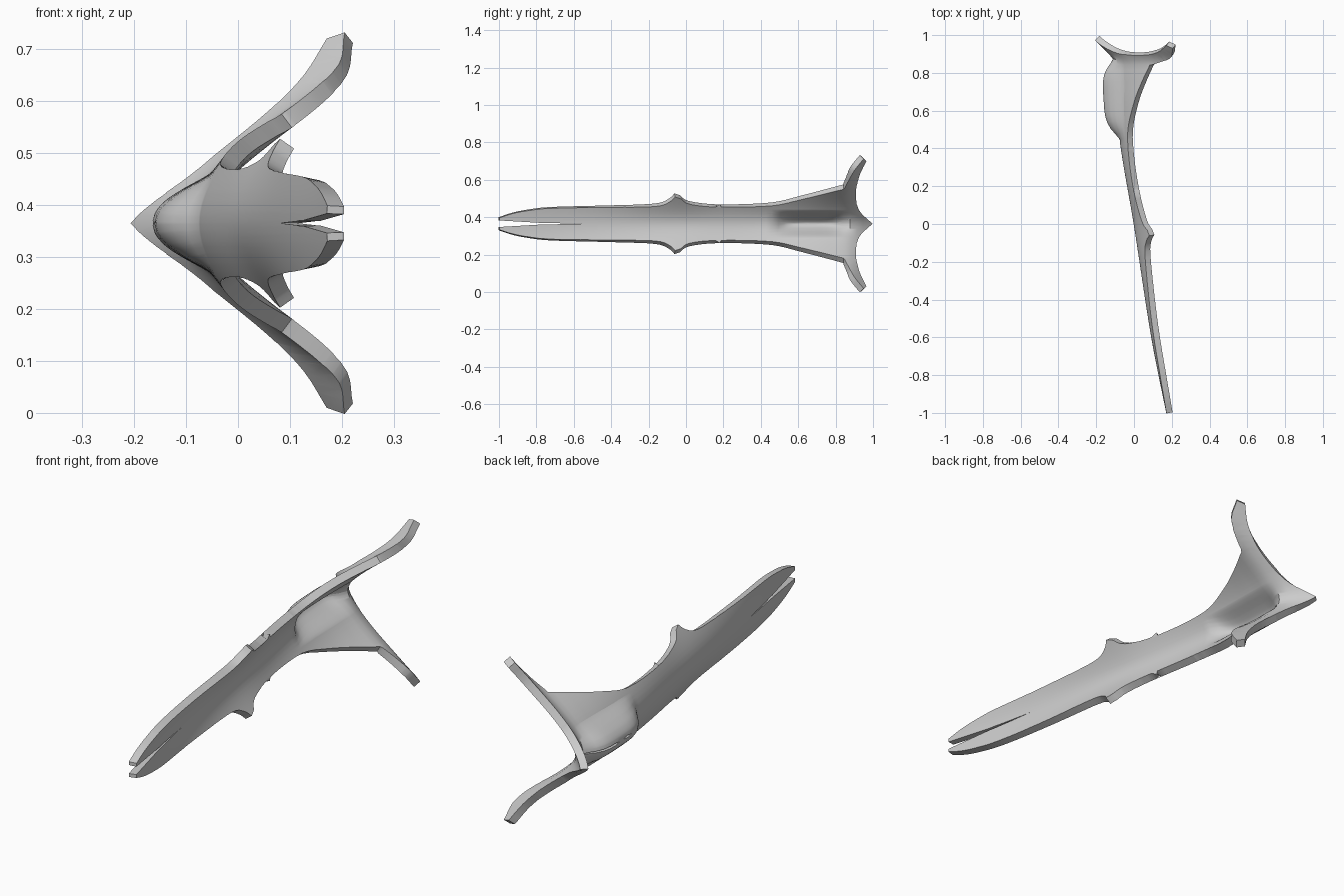
import bpy, bmesh, math
from mathutils import Vector
from mathutils.geometry import tessellate_polygon

if "Cube" in bpy.data.objects:
    bpy.data.objects.remove(bpy.data.objects["Cube"])

MID_Z = 0.365
THICK = 0.033


def interp(pts, t):
    # smooth lookup through (t, value) points
    if t <= pts[0][0]:
        return pts[0][1]
    for i in range(len(pts) - 1):
        (a, va), (b, vb) = pts[i], pts[i + 1]
        if t <= b:
            s = (t - a) / (b - a)
            p, q = pts[max(i - 1, 0)], pts[min(i + 2, len(pts) - 1)]
            ma = (vb - p[1]) / (b - p[0]) * (b - a)
            mb = (q[1] - va) / (q[0] - a) * (b - a)
            return ((2*s**3 - 3*s*s + 1) * va + (s**3 - 2*s*s + s) * ma
                    + (3*s*s - 2*s**3) * vb + (s**3 - s*s) * mb)
    return pts[-1][1]


def smooth_path(pts, n=4):
    # Catmull-Rom through 2D points
    out = []
    for i in range(len(pts) - 1):
        p = [Vector(pts[max(0, min(len(pts) - 1, i + k))]) for k in (-1, 0, 1, 2)]
        for j in range(n):
            s = j / n
            out.append(0.5 * (2*p[1] + (p[2]-p[0])*s + (2*p[0]-5*p[1]+4*p[2]-p[3])*s*s
                              + (3*p[1]-p[0]-3*p[2]+p[3])*s**3))
    return out + [Vector(pts[-1])]


# spine position and cross-section curl along the length
SPINE = [(-1, .187), (-.6, .108), (0, .015), (.45, -.06), (.78, -.085), (.88, -.098), (.985, -.195)]
CURL = [(-1, .2), (-.5, .45), (-.05, .85), (.2, .75), (.45, .9), (.65, 1.15), (.85, 1.5), (.93, 1.35), (1, 1.3)]


def surface_x(y, h):
    x = interp(SPINE, y) + interp(CURL, y) * (math.hypot(h, .1) - .1)
    # pressed bulge behind the rear spine
    v = abs((y - .665) / .205)
    if v < 1 and h < .085:
        x -= .068 * (1 - v**4)**1.3 * (1 - (h / .085)**2)**1.5
    return x


# half outline as (y, distance from the mirror plane)
side = smooth_path([(-1, .033), (-.93, .056), (-.85, .072), (-.72, .086), (-.4, .093), (-.165, .1),
                    (-.09, .125), (-.06, .153)])
side += smooth_path([(-.03, .143), (.02, .112), (.18, .096), (.45, .104), (.61, .138), (.842, .197)])
horn = smooth_path([(.86, .235), (.89, .295), (.94, .357)])
tail = smooth_path([(.955, .345), (.92, .275), (.902, .2), (.903, .13), (.922, .07), (.985, 0)])
outline = [Vector((-.55, 0)), Vector((-.78, .005)), Vector((-1, .018))] + side + horn + tail

# cut the flat half outline into a fine grid, then bend it
bm = bmesh.new()
flat = [Vector((p[0], p[1], 0)) for p in outline]
verts = [bm.verts.new((0, p[0], p[1])) for p in outline]
for tri in tessellate_polygon([flat]):
    bm.faces.new([verts[i if isinstance(i, int) else flat.index(i)] for i in tri])
bmesh.ops.recalc_face_normals(bm, faces=bm.faces[:])
bm.normal_update()


def slice_at(co, no):
    bmesh.ops.bisect_plane(bm, geom=bm.verts[:] + bm.edges[:] + bm.faces[:], dist=1e-5,
                           plane_co=co, plane_no=no)


for i in range(1, 66):
    slice_at((0, -.985 + i * .03, 0), (0, 1, 0))
for i in range(1, 18):
    slice_at((0, 0, i * .02), (0, 0, 1))
bmesh.ops.remove_doubles(bm, verts=bm.verts[:], dist=.001)
for v in bm.verts:
    v.co.x = surface_x(v.co.y, v.co.z)

# mirror about the middle plane
dup = bmesh.ops.duplicate(bm, geom=bm.verts[:] + bm.edges[:] + bm.faces[:])['geom']
for g in dup:
    if isinstance(g, bmesh.types.BMVert):
        g.co.z = -g.co.z
bmesh.ops.remove_doubles(bm, verts=bm.verts[:], dist=.0005)
bmesh.ops.recalc_face_normals(bm, faces=bm.faces[:])
for v in bm.verts:
    v.co.z += MID_Z
me = bpy.data.meshes.new("curved_blade")
bm.to_mesh(me)
bm.free()

# thicken along the surface normals
blade = bpy.data.objects.new("curved_blade", me)
bpy.context.collection.objects.link(blade)
bpy.context.view_layer.objects.active = blade
blade.select_set(True)
mod = blade.modifiers.new("thickness", 'SOLIDIFY')
mod.thickness = THICK
mod.offset = 0
bpy.ops.object.modifier_apply(modifier=mod.name)
bpy.ops.object.shade_smooth_by_angle(angle=math.radians(40))
